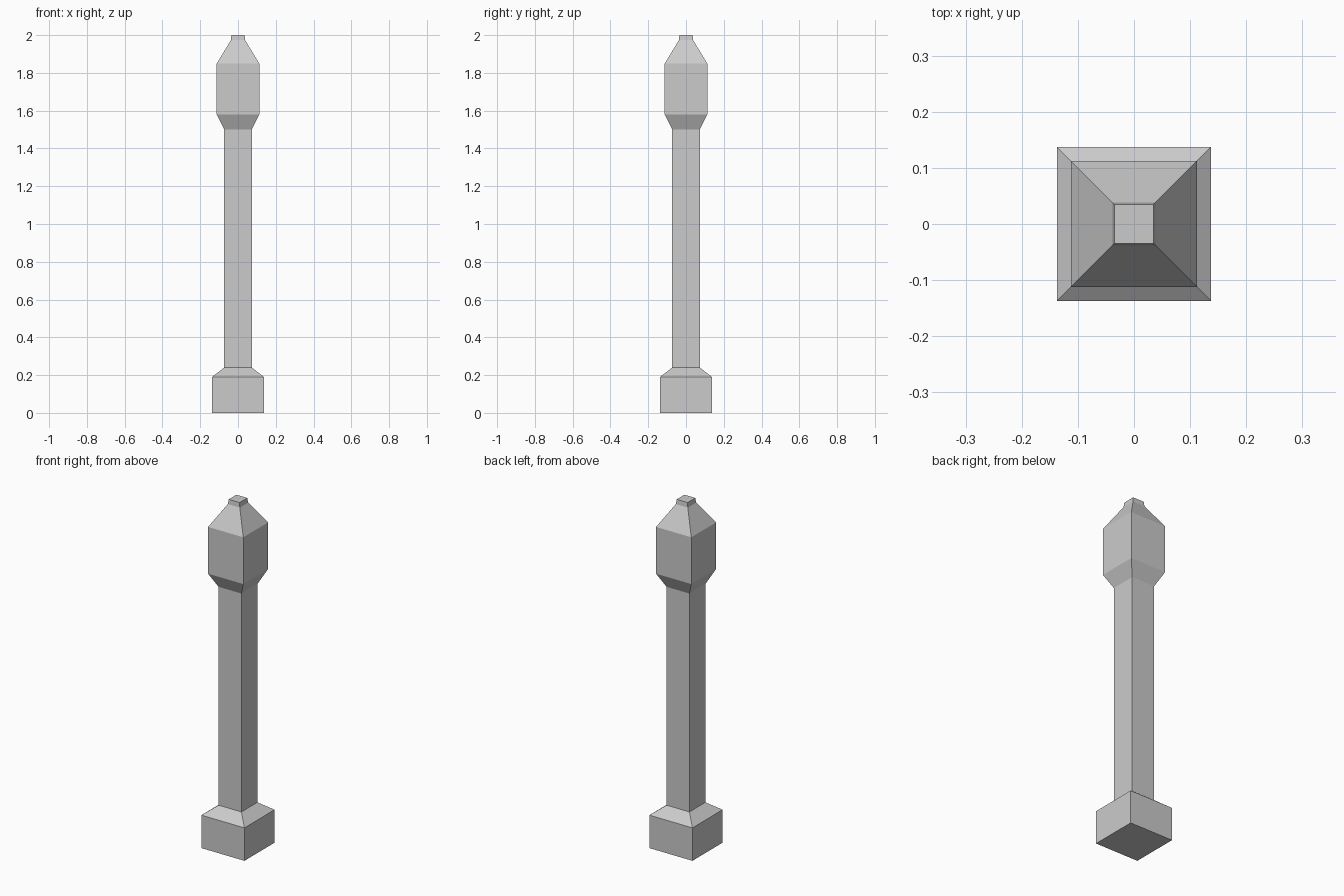
import bpy
import bmesh

if "Cube" in bpy.data.objects:
    bpy.data.objects.remove(bpy.data.objects["Cube"])


def square_loft(name, profile, cap_bottom=False, cap_top=False):
    """Skin square rings given as (half_width, z), from bottom to top."""
    bm = bmesh.new()
    rings = [[bm.verts.new((sx * h, sy * h, z))
              for sx, sy in ((-1, -1), (1, -1), (1, 1), (-1, 1))]
             for h, z in profile]
    for low, high in zip(rings, rings[1:]):
        for i in range(4):
            j = (i + 1) % 4
            bm.faces.new((low[i], low[j], high[j], high[i]))
    if cap_bottom:
        bm.faces.new(rings[0][::-1])
    if cap_top:
        bm.faces.new(rings[-1])
    mesh = bpy.data.meshes.new(name)
    bm.to_mesh(mesh)
    bm.free()
    obj = bpy.data.objects.new(name, mesh)
    bpy.context.collection.objects.link(obj)
    return obj


SHAFT = 0.073
BASE_TOP, HEAD_BOTTOM = 0.24, 1.5

# Block foot with a chamfered shoulder
square_loft("base", [(0.1375, 0), (0.1375, 0.19), (SHAFT, BASE_TOP)],
            cap_bottom=True)

# Plain square shaft
square_loft("shaft", [(SHAFT, BASE_TOP), (SHAFT, HEAD_BOTTOM)])

# Flared head block, pyramid roof and small blunt tip
square_loft("head", [(SHAFT, HEAD_BOTTOM), (0.1125, 1.58), (0.1125, 1.85),
                     (0.038, 1.973), (0.035, 2.0)], cap_top=True)
